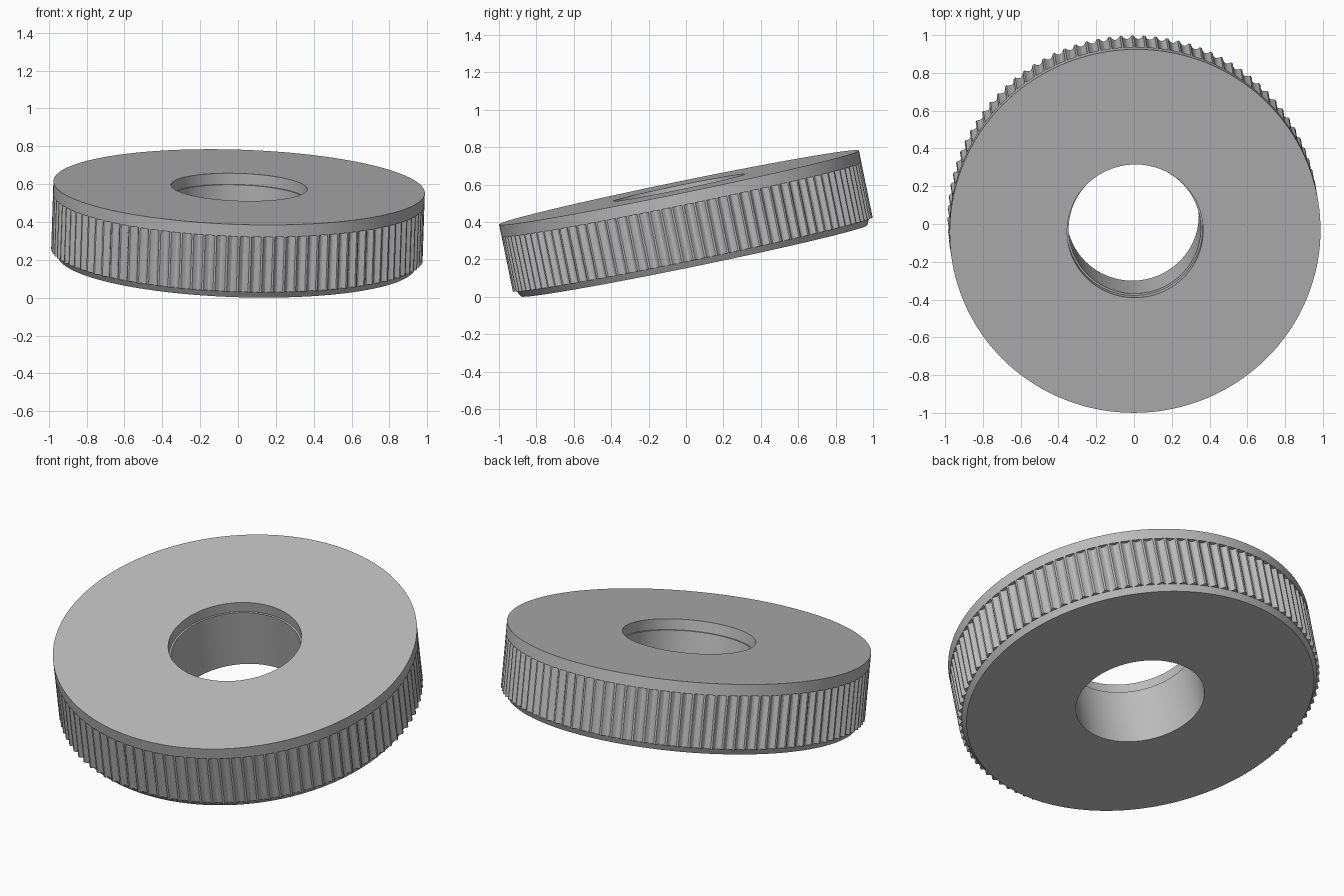
import bpy, bmesh, math
from mathutils import Vector

cube = bpy.data.objects.get("Cube")
if cube:
    bpy.data.objects.remove(cube)

TEETH = 100
RIM, ROOT = 0.982, 0.964
# radius at equal steps across one tooth: flat land, then a rounded groove
TOOTH = [RIM, RIM, RIM - 0.012, ROOT, ROOT, RIM - 0.012]
STEPS = TEETH * len(TOOTH)


def ring(bm, radius, z):
    """Closed loop of vertices; radius is a number or a repeating pattern."""
    pattern = radius if isinstance(radius, list) else [radius]
    verts = []
    for i in range(STEPS):
        a = math.tau * i / STEPS
        r = pattern[i % len(pattern)]
        verts.append(bm.verts.new((r * math.cos(a), r * math.sin(a), z)))
    return verts


# Cross-section, from the top outer edge down and back up through the bore
section = [
    (RIM, 0.40), (RIM, 0.335),         # plain upper band
    (TOOTH, 0.335), (TOOTH, 0.035),    # knurled grip
    (ROOT, 0.035), (0.945, 0.0),       # bottom chamfer
    (0.35, 0.0), (0.35, 0.34),         # bore
    (0.36, 0.34), (0.36, 0.40),        # counterbore
]

bm = bmesh.new()
rings = [ring(bm, r, z) for r, z in section]
for upper, lower in zip(rings, rings[1:] + rings[:1]):
    for i in range(STEPS):
        j = (i + 1) % STEPS
        bm.faces.new((upper[i], lower[i], lower[j], upper[j]))
bmesh.ops.remove_doubles(bm, verts=bm.verts, dist=0.00005)
bmesh.ops.recalc_face_normals(bm, faces=bm.faces)

mesh = bpy.data.meshes.new("knurled_ring")
bm.to_mesh(mesh)
bm.free()
wheel = bpy.data.objects.new("knurled_ring", mesh)
bpy.context.collection.objects.link(wheel)

# Plain grey metal
grey = bpy.data.materials.new("grey_metal")
grey.use_nodes = True
grey.diffuse_color = (0.5, 0.5, 0.5, 1)
grey.node_tree.nodes["Principled BSDF"].inputs["Base Color"].default_value = (0.5, 0.5, 0.5, 1)
mesh.materials.append(grey)

# Lean the ring towards the front and slightly sideways
axis = Vector((0.033, -0.2055, 1.0)).normalized()
wheel.rotation_mode = 'QUATERNION'
wheel.rotation_quaternion = Vector((0, 0, 1)).rotation_difference(axis)
wheel.location = (-0.007, 0.043, 0.193)

bpy.context.view_layer.objects.active = wheel
wheel.select_set(True)
bpy.ops.object.shade_smooth_by_angle(angle=math.radians(25))
